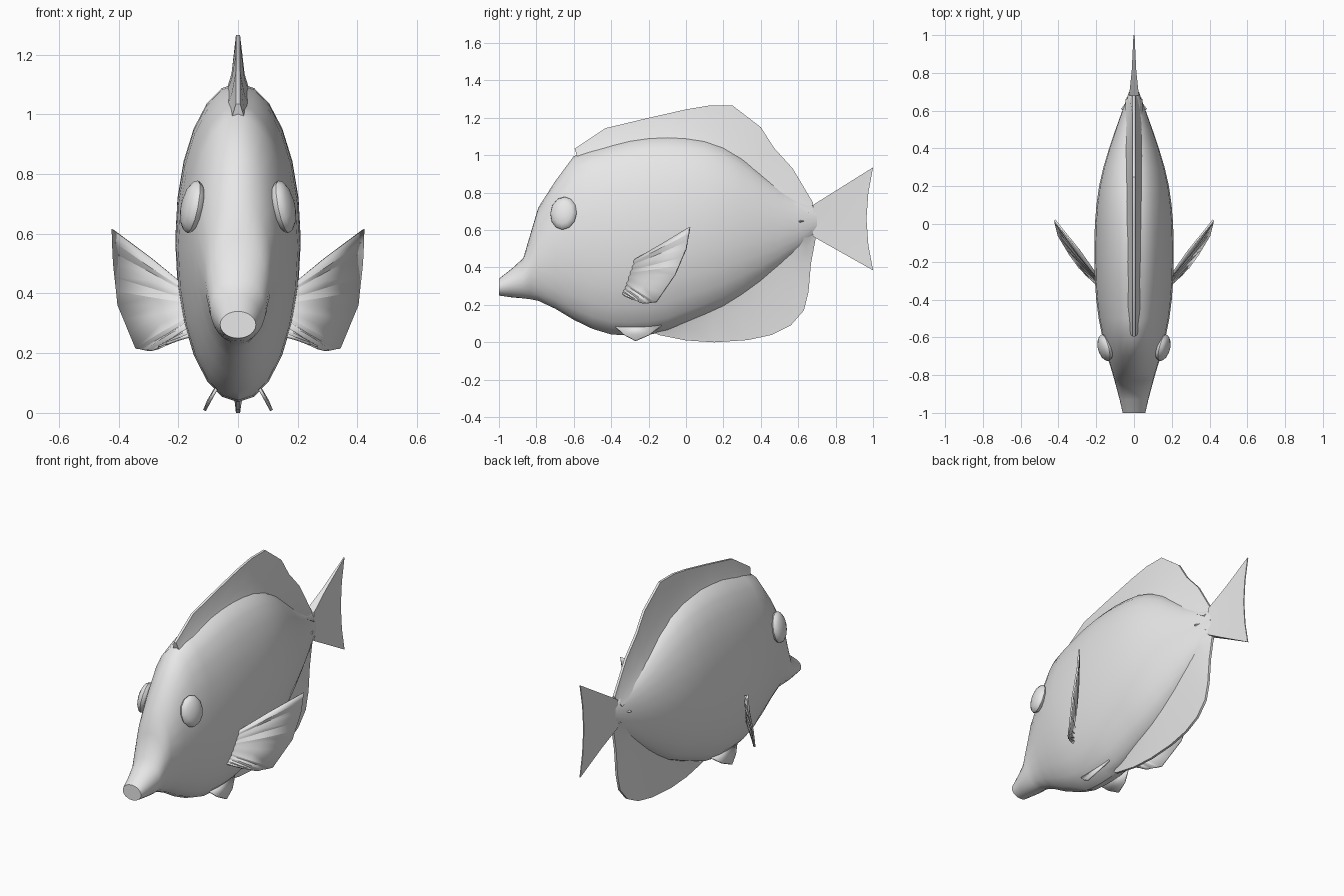
import bpy, bmesh, math
from mathutils import Matrix, Vector

if "Cube" in bpy.data.objects:
    bpy.data.objects.remove(bpy.data.objects["Cube"])

grey = bpy.data.materials.new("light_grey")
grey.diffuse_color = (0.8, 0.8, 0.8, 1)
grey.use_nodes = True
grey.node_tree.nodes["Principled BSDF"].inputs["Base Color"].default_value = grey.diffuse_color


def finish(name, bm, angle=35, mirror=False, thickness=0):
    """Turn a bmesh into a smooth-shaded object, optionally thickened and mirrored."""
    bmesh.ops.recalc_face_normals(bm, faces=bm.faces)
    mesh = bpy.data.meshes.new(name)
    bm.to_mesh(mesh)
    bm.free()
    mesh.materials.append(grey)
    obj = bpy.data.objects.new(name, mesh)
    bpy.context.collection.objects.link(obj)
    bpy.ops.object.select_all(action='DESELECT')
    obj.select_set(True)
    bpy.context.view_layer.objects.active = obj
    bpy.ops.object.shade_smooth_by_angle(angle=math.radians(angle))
    if thickness:
        mod = obj.modifiers.new("thickness", 'SOLIDIFY')
        mod.thickness, mod.offset = thickness, 0
    if mirror:
        mod = obj.modifiers.new("mirror", 'MIRROR')
        mod.use_mirror_merge = False
    return obj


def loft(bm, rings):
    """Join closed rings of points with quads and cap both ends."""
    rows = [[bm.verts.new(p) for p in r] for r in rings]
    n = len(rows[0])
    for a, b in zip(rows, rows[1:]):
        for i in range(n):
            j = (i + 1) % n
            bm.faces.new((a[i], a[j], b[j], b[i]))
    bm.faces.new(rows[0])
    bm.faces.new(rows[-1])


# Body: elliptical sections (y, bottom, top, half width)
sections = [
    (-1.00, .250, .340, .060), (-.93, .240, .395, .076), (-.87, .235, .450, .092),
    (-.83, .230, .585, .103), (-.79, .222, .720, .114), (-.70, .180, .860, .142),
    (-.60, .120, .995, .167), (-.50, .072, 1.03, .187), (-.40, .042, 1.06, .200),
    (-.30, .036, 1.085, .207), (-.20, .040, 1.10, .210), (-.10, .060, 1.105, .210),
    (.00, .100, 1.10, .207), (.10, .140, 1.085, .199), (.20, .185, 1.05, .185),
    (.30, .247, .990, .162), (.40, .320, .910, .132), (.50, .400, .830, .098),
    (.60, .485, .765, .062), (.70, .580, .725, .026),
]
SIDES = 24
rings = []
for y, lo, hi, w in sections:
    ring = []
    for i in range(SIDES):
        a = 2 * math.pi * i / SIDES
        ring.append((w * math.sin(a), y, (lo + hi) / 2 + (hi - lo) / 2 * math.cos(a)))
    rings.append(ring)
bm = bmesh.new()
loft(bm, rings)
finish("body", bm)


def fin(name, pairs, w_base, w_edge):
    """Tapered upright fin; each pair gives (y, z) at the base and at the free edge."""
    steps = ((0, w_base), (.4, w_edge + (w_base - w_edge) * .4), (1, w_edge))
    rings = []
    for base, edge in pairs:
        side = []
        for t, w in steps:
            p = Vector(base).lerp(Vector(edge), t)
            side.append((w, p.x, p.y))
        rings.append(side + [(-x, y, z) for x, y, z in reversed(side)])
    bm = bmesh.new()
    loft(bm, rings)
    finish(name, bm)


# Fins on the centre line
fin("dorsal_fin", [
    ((-.57, .95), (-.595, 1.035)), ((-.43, 1.01), (-.43, 1.145)),
    ((-.20, 1.06), (-.20, 1.20)), ((.00, 1.06), (.00, 1.245)),
    ((.12, 1.04), (.12, 1.265)), ((.24, .99), (.25, 1.265)),
    ((.36, .91), (.40, 1.15)), ((.43, .85), (.47, 1.04)),
    ((.52, .78), (.57, .93)), ((.66, .69), (.68, .745))], .045, .007)
fin("anal_fin", [
    ((-.20, .09), (-.15, .040)), ((.00, .15), (.00, .010)),
    ((.15, .21), (.15, .000)), ((.27, .28), (.33, .012)),
    ((.37, .35), (.46, .040)), ((.46, .42), (.56, .090)),
    ((.53, .48), (.63, .170)), ((.58, .52), (.655, .27)),
    ((.63, .56), (.668, .42)), ((.67, .60), (.695, .565))], .040, .007)
fin("tail_fin", [
    ((.68, .565), (1.0, .385)), ((.68, .61), (.975, .52)),
    ((.68, .65), (.965, .66)), ((.68, .69), (.975, .80)),
    ((.68, .735), (1.0, .935))], .026, .003)

# Pectoral fins: pleated fans
outline = [Vector(p) for p in (
    (.42, .02, .615), (.415, 0, .50), (.40, -.06, .36), (.34, -.16, .215),
    (.29, -.23, .208), (.235, -.29, .233))]
base_top, base_low = Vector((.17, -.31, .42)), Vector((.15, -.345, .26))
pleat = Vector((.85, -.53, 0)) * .007
RAYS = 15
bm = bmesh.new()
previous = None
for i in range(RAYS + 1):
    u = i / RAYS
    s = u * (len(outline) - 1)
    k = min(int(s), len(outline) - 2)
    tip = outline[k].lerp(outline[k + 1], s - k)
    root = base_top.lerp(base_low, u)
    mid = root.lerp(tip, .5) + pleat * (1 if i % 2 else -1)
    row = [bm.verts.new(p) for p in (root, mid, tip)]
    if previous:
        for j in range(2):
            bm.faces.new((previous[j], previous[j + 1], row[j + 1], row[j]))
    previous = row
finish("pectoral_fin", bm, angle=20, mirror=True, thickness=.01)

# Pelvic fins: small plates under the belly
bm = bmesh.new()
bm.faces.new([bm.verts.new(p) for p in (
    (.07, -.38, .085), (.095, -.33, .04), (.112, -.27, .008),
    (.100, -.20, .038), (.07, -.13, .09))])
bmesh.ops.triangulate(bm, faces=bm.faces)
finish("pelvic_fin", bm, mirror=True, thickness=.01)

# Eyes: flattened balls turned slightly forward and up
bm = bmesh.new()
bmesh.ops.create_uvsphere(bm, u_segments=12, v_segments=8, radius=1)
bm.transform(Matrix.Translation((.152, -.655, .69))
             @ Matrix.Rotation(-.25, 4, 'Z') @ Matrix.Rotation(-.2, 4, 'Y')
             @ Matrix.Diagonal((.036, .073, .09, 1)) @ Matrix.Rotation(math.pi / 2, 4, 'Y'))
finish("eye", bm, mirror=True)

# Tail spines: small diamond spikes beside the tail root
bm = bmesh.new()
diamond = [bm.verts.new((.03, y, z)) for y, z in
           ((.565, .645), (.61, .668), (.66, .65), (.61, .622))]
peak = bm.verts.new((.068, .61, .647))
for i in range(4):
    bm.faces.new((diamond[i], diamond[(i + 1) % 4], peak))
bm.faces.new(diamond)
finish("tail_spine", bm, mirror=True)
